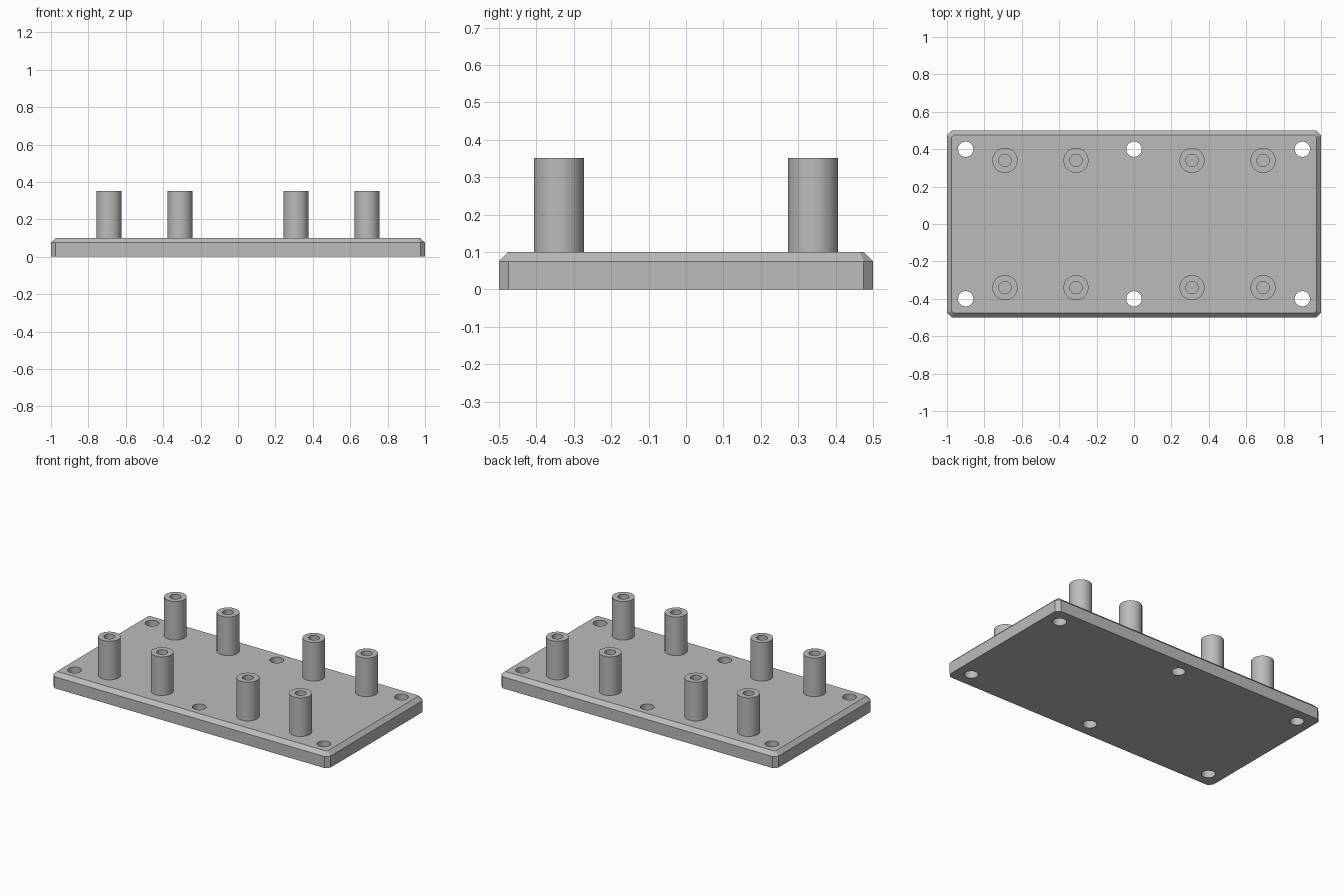
import bpy, bmesh
from math import radians, tau
from mathutils import Matrix, Vector

cube = bpy.data.objects.get("Cube")
if cube:
    bpy.data.objects.remove(cube, do_unlink=True)

HALF_X, HALF_Y, PLATE_TOP = 1.0, 0.5, 0.1
CHAMFER = 0.025
POST_TOP, POST_R, BORE_R = 0.352, 0.067, 0.033
HOLE_R = 0.041
SIDES = 48

grey = bpy.data.materials.new("plain grey")
grey.use_nodes = True
colour = (0.5, 0.5, 0.5, 1)
grey.diffuse_color = colour
grey.node_tree.nodes["Principled BSDF"].inputs["Base Color"].default_value = colour


def make_object(name, bm):
    bmesh.ops.recalc_face_normals(bm, faces=bm.faces[:])
    mesh = bpy.data.meshes.new(name)
    bm.to_mesh(mesh)
    bm.free()
    mesh.materials.append(grey)
    obj = bpy.data.objects.new(name, mesh)
    bpy.context.collection.objects.link(obj)
    return obj


def smooth(obj):
    bpy.ops.object.select_all(action="DESELECT")
    obj.select_set(True)
    bpy.context.view_layer.objects.active = obj
    bpy.ops.object.shade_smooth_by_angle(angle=radians(30))


# Base plate: box with cut corners, then a chamfered top rim
bm = bmesh.new()
bmesh.ops.create_cube(bm, size=1, matrix=Matrix.Translation((0, 0, PLATE_TOP / 2))
                      @ Matrix.Diagonal((2 * HALF_X, 2 * HALF_Y, PLATE_TOP, 1)))
upright = [e for e in bm.edges if abs(e.verts[0].co.z - e.verts[1].co.z) > 0.01]
bmesh.ops.bevel(bm, geom=upright, offset=CHAMFER, segments=1, affect="EDGES")
rim = [e for e in bm.edges if all(v.co.z > PLATE_TOP - 0.001 for v in e.verts)]
bmesh.ops.bevel(bm, geom=rim, offset=CHAMFER, segments=1, affect="EDGES")
plate = make_object("base_plate", bm)

# Six through holes cut along the long edges
bm = bmesh.new()
for x in (-0.9, 0, 0.9):
    for y in (-0.4, 0.4):
        bmesh.ops.create_cone(bm, cap_ends=True, segments=SIDES, radius1=HOLE_R,
                              radius2=HOLE_R, depth=0.4,
                              matrix=Matrix.Translation((x, y, PLATE_TOP / 2)))
cutter = make_object("hole_cutter", bm)
cutter.hide_render = True
cut = plate.modifiers.new("screw_holes", "BOOLEAN")
cut.operation, cut.solver, cut.object = "DIFFERENCE", "EXACT", cutter
bpy.context.view_layer.objects.active = plate
bpy.ops.object.modifier_apply(modifier=cut.name)
bpy.data.objects.remove(cutter, do_unlink=True)
smooth(plate)


# Hollow standoff posts, turned from a rectangular wall section
def standoff(name, x, y):
    bm = bmesh.new()
    section = [(BORE_R, PLATE_TOP), (BORE_R, POST_TOP),
               (POST_R, POST_TOP), (POST_R, PLATE_TOP)]
    verts = [bm.verts.new((r, 0, z)) for r, z in section]
    edges = [bm.edges.new(pair) for pair in zip(verts, verts[1:])]
    bmesh.ops.spin(bm, geom=verts + edges, cent=(0, 0, 0), axis=(0, 0, 1),
                   angle=tau, steps=SIDES, use_merge=True)
    bmesh.ops.remove_doubles(bm, verts=bm.verts[:], dist=0.0001)
    bmesh.ops.translate(bm, verts=bm.verts[:], vec=Vector((x, y, 0)))
    # Open ring at the foot is closed where it meets the plate
    foot = [e for e in bm.edges if e.is_boundary]
    bmesh.ops.bridge_loops(bm, edges=foot)
    smooth(make_object(name, bm))


for row, y in (("front", -0.34), ("back", 0.34)):
    for place, x in (("outer_right", -0.69), ("inner_right", -0.31),
                     ("inner_left", 0.31), ("outer_left", 0.69)):
        standoff(f"{row}_{place}_standoff", x, y)
